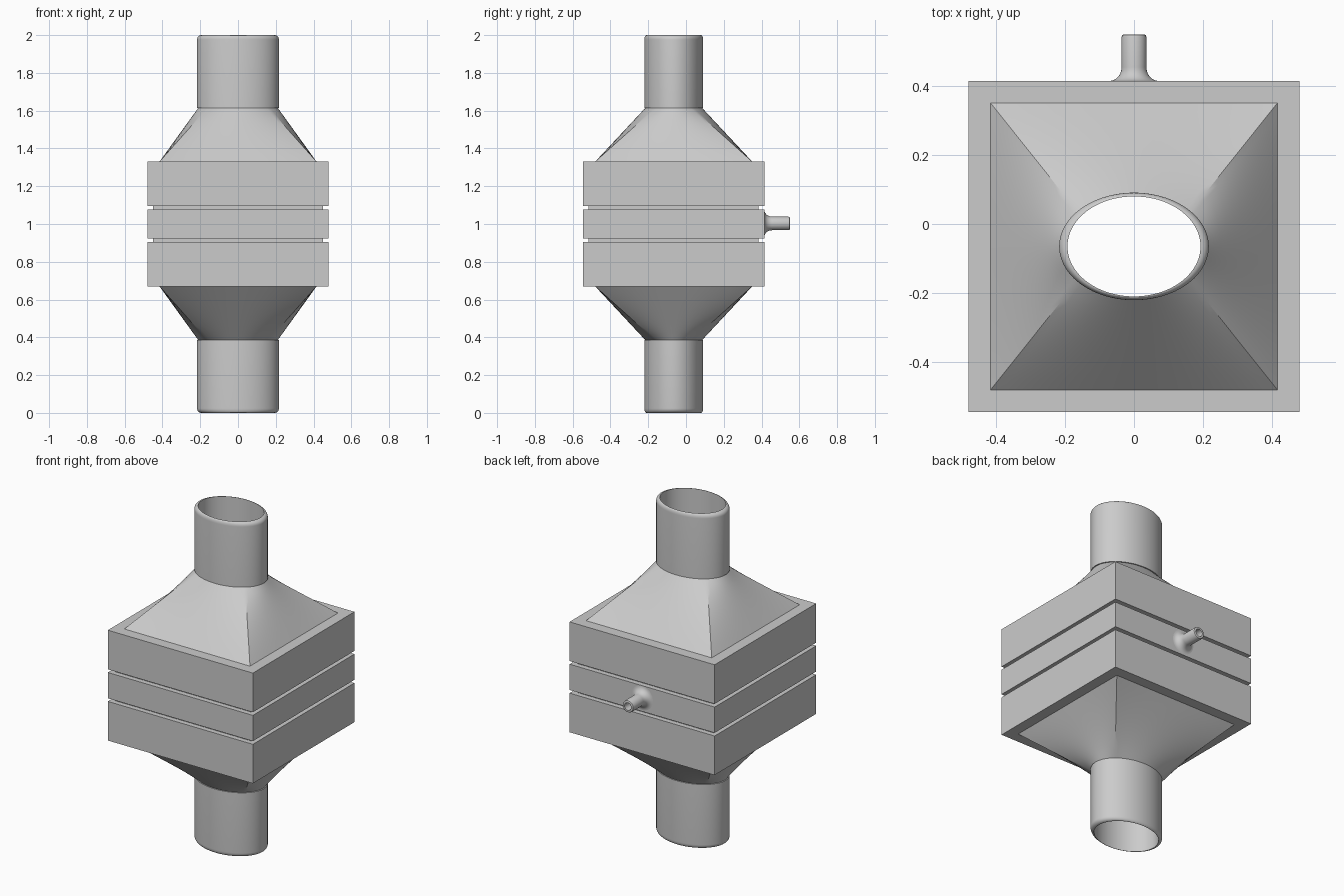
import bpy
import bmesh
from math import radians, sin, cos, pi

if "Cube" in bpy.data.objects:
    bpy.data.objects.remove(bpy.data.objects["Cube"], do_unlink=True)

CY = -0.065            # axis of the duct in y
SIDE = 24              # points along each side of a ring
CORNER = radians(40)   # ellipse angle that meets a square corner
OUTER, BORE, NECK = (0.217, 0.156), (0.193, 0.145), (0.21, 0.15)

grey = bpy.data.materials.new("light_grey")
grey.use_nodes = True
grey.diffuse_color = (0.6, 0.6, 0.6, 1)
grey.node_tree.nodes["Principled BSDF"].inputs["Base Color"].default_value = (0.6, 0.6, 0.6, 1)


def square(half, z):
    pts = []
    for c, s in ((1, 0), (0, 1), (-1, 0), (0, -1)):
        for i in range(SIDE):
            t = 2 * i / SIDE - 1
            pts.append((half * (c - s * t), CY + half * (s + c * t), z))
    return pts


def ellipse(radii, z):
    corners = (-CORNER, CORNER, pi - CORNER, pi + CORNER, 2 * pi - CORNER)
    pts = []
    for a, b in zip(corners, corners[1:]):
        for i in range(SIDE):
            t = a + (b - a) * i / SIDE
            pts.append((radii[0] * cos(t), CY + radii[1] * sin(t), z))
    return pts


def blend(p, q, t):
    return [tuple(a + (b - a) * t for a, b in zip(u, v)) for u, v in zip(p, q)]


def build(name, rings):
    """Bridge a closed chain of rings into one solid."""
    bm = bmesh.new()
    loops = [[bm.verts.new(p) for p in ring] for ring in rings]
    n = len(loops[0])
    for a, b in zip(loops, loops[1:] + loops[:1]):
        for i in range(n):
            j = (i + 1) % n
            bm.faces.new((a[i], a[j], b[j], b[i]))
    bmesh.ops.recalc_face_normals(bm, faces=bm.faces)
    mesh = bpy.data.meshes.new(name)
    bm.to_mesh(mesh)
    bm.free()
    mesh.materials.append(grey)
    obj = bpy.data.objects.new(name, mesh)
    bpy.context.collection.objects.link(obj)
    bpy.ops.object.select_all(action="DESELECT")
    obj.select_set(True)
    bpy.context.view_layer.objects.active = obj
    bpy.ops.object.shade_smooth_by_angle(angle=radians(25))
    return obj


# Square casing: three plates separated by two grooves
steps = [(0.48, 0.33), (0.48, 0.096), (0.45, 0.096), (0.45, 0.077), (0.48, 0.077)]
steps += [(half, -dz) for half, dz in reversed(steps)]
build("casing", [ellipse(BORE, 1.33)] + [square(h, 1 + dz) for h, dz in steps]
      + [ellipse(BORE, 0.67)])

# Transitions from square to ellipse, and the end pipes with rounded rims
for label, s in (("upper", 1), ("lower", -1)):
    base, neck = square(0.416, 1 + s * 0.33), ellipse(NECK, 1 + s * 0.615)
    build(label + "_transition",
          [ellipse(BORE, 1 + s * 0.33)] + [blend(base, neck, i / 10) for i in range(11)]
          + [ellipse(BORE, 1 + s * 0.615)])

    rim = []
    for i in range(7):
        a = i / 6 * pi / 2
        radii = [b + (o - b) * cos(a) for o, b in zip(OUTER, BORE)]
        rim.append(ellipse(radii, 1 + s * (0.976 + 0.024 * sin(a))))
    build(label + "_pipe", [ellipse(BORE, 1 + s * 0.615), ellipse(OUTER, 1 + s * 0.615)] + rim)

# Small hose nozzle on the back, flaring into the middle plate
profile = [(0.072, 0.405), (0.072, 0.415)]
for i in range(1, 9):
    a = i / 8 * pi / 2
    profile.append((0.072 - 0.036 * sin(a), 0.455 - 0.04 * cos(a)))
profile += [(0.036, 0.542), (0.034, 0.548), (0.03, 0.55), (0.022, 0.55), (0.022, 0.405)]
build("hose_nozzle", [[(r * cos(k * pi / 24), y, 1.003 + r * sin(k * pi / 24))
                       for k in range(48)] for r, y in profile])
